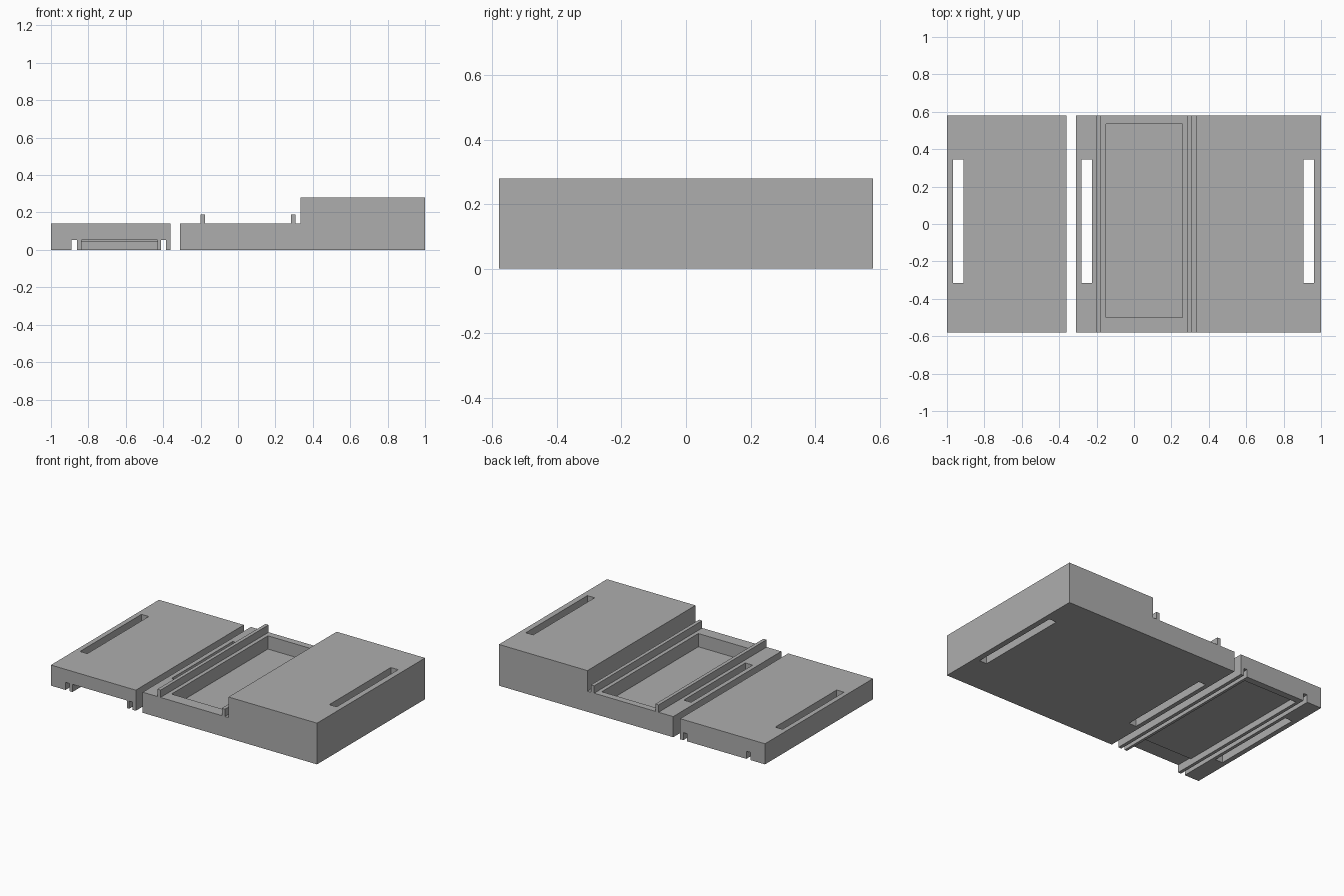
import bpy, bmesh

if "Cube" in bpy.data.objects:
    bpy.data.objects.remove(bpy.data.objects["Cube"])

HALF = 0.58  # half depth of both parts

grey = bpy.data.materials.new("plain grey")
grey.diffuse_color = (0.42, 0.42, 0.42, 1)
grey.use_nodes = True
grey.node_tree.nodes["Principled BSDF"].inputs["Base Color"].default_value = grey.diffuse_color


def extrude_profile(name, points):
    """Extrude an x-z outline along the full depth."""
    bm = bmesh.new()
    face = bm.faces.new([bm.verts.new((x, -HALF, z)) for x, z in points])
    out = bmesh.ops.extrude_face_region(bm, geom=[face])
    verts = [g for g in out["geom"] if isinstance(g, bmesh.types.BMVert)]
    bmesh.ops.translate(bm, verts=verts, vec=(0, 2 * HALF, 0))
    bmesh.ops.recalc_face_normals(bm, faces=bm.faces[:])
    mesh = bpy.data.meshes.new(name)
    bm.to_mesh(mesh)
    bm.free()
    mesh.materials.append(grey)
    ob = bpy.data.objects.new(name, mesh)
    bpy.context.collection.objects.link(ob)
    return ob


def cut_box(target, x0, x1, y0, y1, z0, z1):
    """Subtract an axis-aligned box from the target."""
    bpy.ops.mesh.primitive_cube_add(
        size=1, location=((x0 + x1) / 2, (y0 + y1) / 2, (z0 + z1) / 2))
    cutter = bpy.context.object
    cutter.scale = (x1 - x0, y1 - y0, z1 - z0)
    cutter.hide_render = True
    cutter.data.materials.append(grey)
    mod = target.modifiers.new("cut", 'BOOLEAN')
    mod.operation, mod.solver, mod.object = 'DIFFERENCE', 'EXACT', cutter
    bpy.context.view_layer.objects.active = target
    bpy.ops.object.modifier_apply(modifier=mod.name)
    bpy.data.objects.remove(cutter)


def strap_slot(target, x0):
    cut_box(target, x0, x0 + 0.055, -0.315, 0.345, -0.1, 0.4)


# Base: low deck with two ridges, stepping up to the tall block
base = extrude_profile("base", [
    (-0.31, 0), (1, 0), (1, 0.28), (0.335, 0.28), (0.335, 0.14),
    (0.308, 0.14), (0.308, 0.19), (0.284, 0.19), (0.284, 0.14),
    (-0.176, 0.14), (-0.176, 0.19), (-0.20, 0.19), (-0.20, 0.14),
    (-0.31, 0.14)])
cut_box(base, -0.15, 0.258, -0.50, 0.535, 0.05, 0.25)  # tray pocket
strap_slot(base, -0.28)
strap_slot(base, 0.907)

# Lid: slab with two grooves underneath that fit the ridges
lid = extrude_profile("lid", [
    (-1, 0), (-0.89, 0), (-0.89, 0.052), (-0.86, 0.052), (-0.86, 0),
    (-0.412, 0), (-0.412, 0.052), (-0.386, 0.052), (-0.386, 0),
    (-0.362, 0), (-0.362, 0.14), (-1, 0.14)])
cut_box(lid, -0.838, -0.43, -0.47, 0.535, -0.1, 0.042)  # underside pocket
cut_box(lid, -0.838, -0.43, -0.70, -0.46, -0.1, 0.052)  # open front mouth
strap_slot(lid, -0.967)
